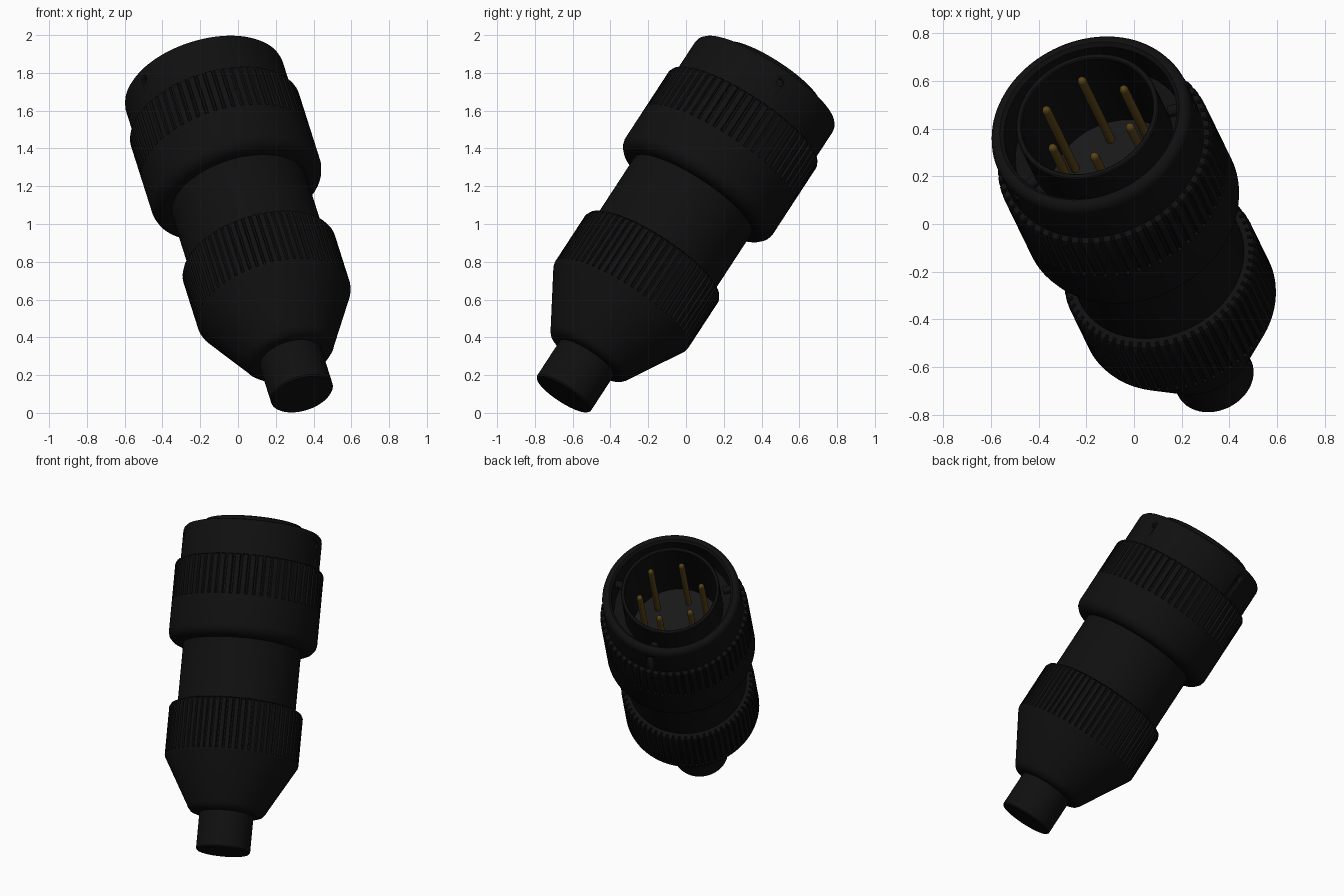
import bpy, bmesh
from math import cos, sin, pi, radians
from mathutils import Matrix, Vector

if "Cube" in bpy.data.objects:
    bpy.data.objects.remove(bpy.data.objects["Cube"], do_unlink=True)


def material(name, rgb):
    m = bpy.data.materials.new(name)
    m.use_nodes = True
    m.diffuse_color = (*rgb, 1)
    m.node_tree.nodes["Principled BSDF"].inputs["Base Color"].default_value = (*rgb, 1)
    return m


BLACK = material("black plastic", (0.005, 0.005, 0.005))
GREY = material("charcoal insert", (0.009, 0.009, 0.009))
GOLD = material("dark gold", (0.10, 0.058, 0.009))

# Tilted frame: local z runs along the connector from cable end to socket end
axis = Vector((-0.257, 0.528, 0.809)).normalized()
side = (Vector((1, 0, 0)) - axis * axis.x).normalized()
FRAME = Matrix((side, axis.cross(side), axis)).transposed().to_4x4()
FRAME.translation = (0.34, -0.65, 0.098)


def finish(bm, name, mat, local=Matrix()):
    bmesh.ops.recalc_face_normals(bm, faces=bm.faces)
    bm.transform(FRAME @ local)
    mesh = bpy.data.meshes.new(name)
    bm.to_mesh(mesh)
    bm.free()
    mesh.materials.append(mat)
    ob = bpy.data.objects.new(name, mesh)
    bpy.context.collection.objects.link(ob)
    bpy.ops.object.select_all(action="DESELECT")
    ob.select_set(True)
    bpy.context.view_layer.objects.active = ob
    bpy.ops.object.shade_smooth_by_angle(angle=radians(32))
    return ob


def lathe_mesh(profile, angles, closed=False):
    """Spin (height, radius, groove depth) points; angles are (angle, in_groove)."""
    bm = bmesh.new()
    rings = []
    for h, r, *d in profile:
        depth = d[0] if d else 0
        if r == 0:
            rings.append([bm.verts.new((0, 0, h))] * len(angles))
        else:
            rings.append([bm.verts.new(((r - depth * g) * cos(t), (r - depth * g) * sin(t), h))
                          for t, g in angles])
    pairs = list(zip(rings, rings[1:]))
    if closed:
        pairs.append((rings[-1], rings[0]))
    n = len(angles)
    for a, b in pairs:
        for i in range(n):
            j = (i + 1) % n
            loop = list(dict.fromkeys((a[i], a[j], b[j], b[i])))
            if len(loop) > 2:
                bm.faces.new(loop)
    return bm


def plain(n):
    return [(2 * pi * i / n, 0) for i in range(n)]


def knurl(teeth):
    pattern = ((0, 0), (0.6, 0), (0.7, 1), (0.9, 1))
    return [(2 * pi * (i + f) / teeth, g) for i in range(teeth) for f, g in pattern]


# Cable sleeve at the lower end
finish(lathe_mesh([(0, 0), (0, 0.163), (0.008, 0.17), (0.26, 0.17), (0.26, 0)], plain(64)),
       "cable_sleeve", BLACK)

# Ribbed grip with tapered tail
G = 0.013
finish(lathe_mesh([(0.235, 0), (0.235, 0.2), (0.245, 0.228), (0.265, 0.245), (0.285, 0.255),
                   (0.57, 0.416), (0.585, 0.42), (0.59, 0.42, G), (0.885, 0.42, G),
                   (0.905, 0.41, G), (0.915, 0.39), (0.915, 0)], knurl(64)),
       "rear_grip", BLACK)

# Plain middle barrel
finish(lathe_mesh([(0.88, 0), (0.88, 0.37), (1.4, 0.37), (1.4, 0)], plain(96)),
       "barrel", BLACK)

# Coupling collar, ribbed on its upper half
finish(lathe_mesh([(1.3, 0.36), (1.3, 0.41), (1.312, 0.438), (1.335, 0.459), (1.36, 0.466),
                   (1.56, 0.466), (1.565, 0.466, G), (1.795, 0.466, G), (1.812, 0.458, G),
                   (1.82, 0.44), (1.82, 0.36)], knurl(60), True),
       "coupling_collar", BLACK)

# Front shell with rounded lip and an annular gap inside
shell = finish(lathe_mesh([(1.7, 0.3), (1.7, 0.435), (2.01, 0.435), (2.03, 0.43), (2.044, 0.417),
                           (2.05, 0.4), (2.05, 0.39), (2.035, 0.375), (1.85, 0.375),
                           (1.85, 0.3)], plain(96), True),
               "front_shell", BLACK)

# Inner socket sleeve and the insert at its floor
finish(lathe_mesh([(1.5, 0.285), (1.5, 0.31), (2.085, 0.31), (2.09, 0.305), (2.09, 0.29),
                   (2.085, 0.285)], plain(96), True), "socket_sleeve", BLACK)
finish(lathe_mesh([(1.55, 0), (1.55, 0.29), (1.6, 0.29), (1.6, 0)], plain(64)),
       "contact_insert", GREY)

# Six contact pins with rounded tips
for k in range(6):
    spot = Matrix.Rotation(radians(38 + 60 * k), 4, "Z") @ Matrix.Translation((0.196, 0, 0))
    finish(lathe_mesh([(1.58, 0), (1.58, 0.019), (2.066, 0.019), (2.078, 0.015), (2.084, 0.008),
                       (2.086, 0)], plain(20)), f"contact_pin_{k + 1}", GOLD, spot)

# Locking studs inside the shell, with matching round recesses outside
for k, angle in enumerate((8, 100, 218)):
    radial = (Matrix.Rotation(radians(angle), 4, "Z") @ Matrix.Translation((0, 0, 1.965))
              @ Matrix.Rotation(pi / 2, 4, "Y"))
    finish(lathe_mesh([(0.325, 0), (0.325, 0.025), (0.385, 0.025), (0.385, 0)], plain(20)),
           f"locking_stud_{k + 1}", BLACK, radial)
    cutter = finish(lathe_mesh([(0.41, 0), (0.41, 0.02), (0.47, 0.02), (0.47, 0)], plain(20)),
                    f"recess_cutter_{k + 1}", BLACK, radial)
    cutter.hide_render = True
    cut = shell.modifiers.new("recess", "BOOLEAN")
    cut.operation, cut.solver, cut.object = "DIFFERENCE", "EXACT", cutter
    bpy.context.view_layer.objects.active = shell
    bpy.ops.object.modifier_apply(modifier=cut.name)
    bpy.data.objects.remove(cutter, do_unlink=True)
